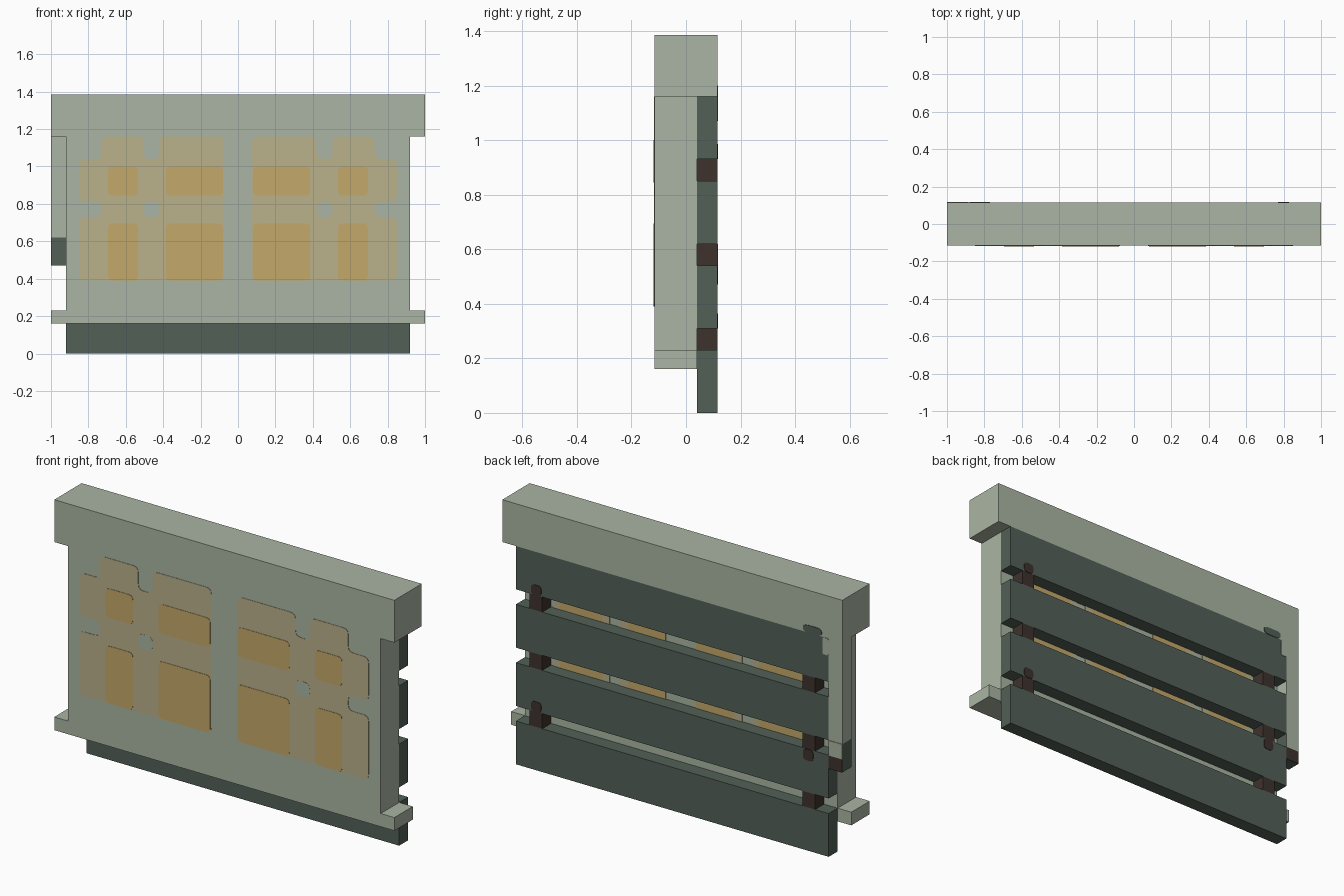
import bpy, bmesh
from mathutils import Vector

if "Cube" in bpy.data.objects:
    bpy.data.objects.remove(bpy.data.objects["Cube"])


def material(name, rgb):
    lin = [((c / 255 + 0.055) / 1.055) ** 2.4 for c in rgb]
    m = bpy.data.materials.new(name)
    m.diffuse_color = (*lin, 1)
    m.use_nodes = True
    m.node_tree.nodes["Principled BSDF"].inputs["Base Color"].default_value = m.diffuse_color
    return m


SAGE = material("sage_green", (170, 181, 163))
DARK = material("dark_green", (82, 96, 87))
TAN = material("pale_tan", (186, 177, 139))
AMBER = material("amber", (196, 168, 106))
BROWN = material("dark_brown", (62, 50, 44))


def finish(name, bm, mat):
    bmesh.ops.recalc_face_normals(bm, faces=bm.faces)
    me = bpy.data.meshes.new(name)
    bm.to_mesh(me)
    bm.free()
    me.materials.append(mat)
    ob = bpy.data.objects.new(name, me)
    bpy.context.collection.objects.link(ob)
    return ob


def box(name, x, y, z, mat):
    """Box from (min, max) ranges."""
    bm = bmesh.new()
    bmesh.ops.create_cube(bm, size=1)
    for v in bm.verts:
        v.co = [r[0] if c < 0 else r[1] for c, r in zip(v.co, (x, y, z))]
    return finish(name, bm, mat)


def plate(name, outline, y, mat, r=0.03, thick=0.003):
    """Thin painted plate from an x-z outline with rounded corners."""
    bm = bmesh.new()
    pts = [Vector(p) for p in outline]
    verts = []
    for i, p in enumerate(pts):
        a, b = pts[i - 1] - p, pts[(i + 1) % len(pts)] - p
        ra, rb = min(r, a.length * .45), min(r, b.length * .45)
        s, e = p + a.normalized() * ra, p + b.normalized() * rb
        for t in (0, .33, .67, 1):
            q = s * (1 - t) ** 2 + p * 2 * t * (1 - t) + e * t * t
            verts.append(bm.verts.new((q.x, y, q.y)))
    face = bm.faces.new(verts)
    ext = bmesh.ops.extrude_face_region(bm, geom=[face])
    moved = [g for g in ext["geom"] if isinstance(g, bmesh.types.BMVert)]
    bmesh.ops.translate(bm, verts=moved, vec=(0, thick, 0))
    return finish(name, bm, mat)


def rect(x0, x1, z0, z1):
    return [(x0, z0), (x1, z0), (x1, z1), (x0, z1)]


FRONT, MID, BACK = -0.115, 0.04, 0.115

# Front panel, head beam and sill
box("front_panel", (-.92, .92), (FRONT, MID), (.16, 1.16), SAGE)
box("head_beam", (-1, 1), (FRONT, BACK), (1.16, 1.385), SAGE)
for s, side in ((-1, "left"), (1, "right")):
    box(f"sill_end_{side}", sorted((s * .92, s)), (FRONT, MID), (.16, .23), SAGE)

# Hanging back slats with brown links in the gaps
for i in range(4):
    box(f"slat_{i}", (-.92, .92), (MID, BACK), (i * .31, i * .31 + .23), DARK)
for i in range(3):
    for s in (-1, 1):
        box(f"slat_link_{i}_{s}", sorted((s * .765, s * .84)), (MID, BACK),
            (i * .31 + .23, i * .31 + .31), BROWN)

# Pull lever on the left end
LX, LY = (-1, -.92), (MID, BACK)
box("lever_rod", LX, LY, (.62, 1.16), SAGE)
box("lever_handle", LX, LY, (.47, .62), DARK)
plate("lever_back_paint", rect(*LX, .54, .62), BACK, SAGE, r=0)
plate("lever_back_grip", rect(*LX, .47, .54), BACK, BROWN, r=0)

# Painted pattern on the front, mirrored left and right
HALO = [(.075, .39), (.85, .39), (.85, .73), (.73, .73), (.73, .81), (.85, .81),
        (.85, 1.04), (.73, 1.04), (.73, 1.16), (.505, 1.16), (.505, 1.04),
        (.42, 1.04), (.42, 1.16), (.075, 1.16)]
for s in (-1, 1):
    def flip(pts):
        return [(s * x, z) for x, z in pts]
    plate(f"halo_{s}", flip(HALO), FRONT - .002, TAN, thick=.002)
    plate(f"halo_gap_{s}", flip(rect(.42, .505, .73, .81)), FRONT - .003, SAGE, thick=.002)
    for x0, x1 in ((.08, .385), (.535, .695)):
        for z0, z1 in ((.39, .695), (.845, 1.0)):
            plate(f"glow_{s}_{x0}_{z0}", flip(rect(x0, x1, z0, z1)),
                  FRONT - .004, AMBER, r=.025, thick=.003)
    # Pattern seen on the panel back through the slat gaps
    for z0, z1 in ((.54, .62), (.85, .93)):
        for x0, x1 in ((.09, .31), (.46, .71)):
            plate(f"back_glow_{s}_{x0}_{z0}", flip(rect(x0, x1, z0, z1)), MID, AMBER, r=0)
        for x0, x1 in ((.31, .36), (.42, .46), (.71, .75)):
            plate(f"back_halo_{s}_{x0}_{z0}", flip(rect(x0, x1, z0, z1)), MID, TAN, r=0)

# Brown stains and paint spill on the back
for i, (x, z0, z1) in enumerate(((.80, .93, .985), (.80, .31, .365), (-.80, .48, .54))):
    plate(f"link_stain_{i}", rect(x - .03, x + .03, z0, z1), BACK, BROWN, r=.02)
plate("slat_paint_bump", rect(-.88, -.77, 1.16, 1.2), BACK, DARK, r=.03)
plate("beam_paint_notch", rect(-.92, -.885, 1.07, 1.16), BACK, SAGE, r=.01)
